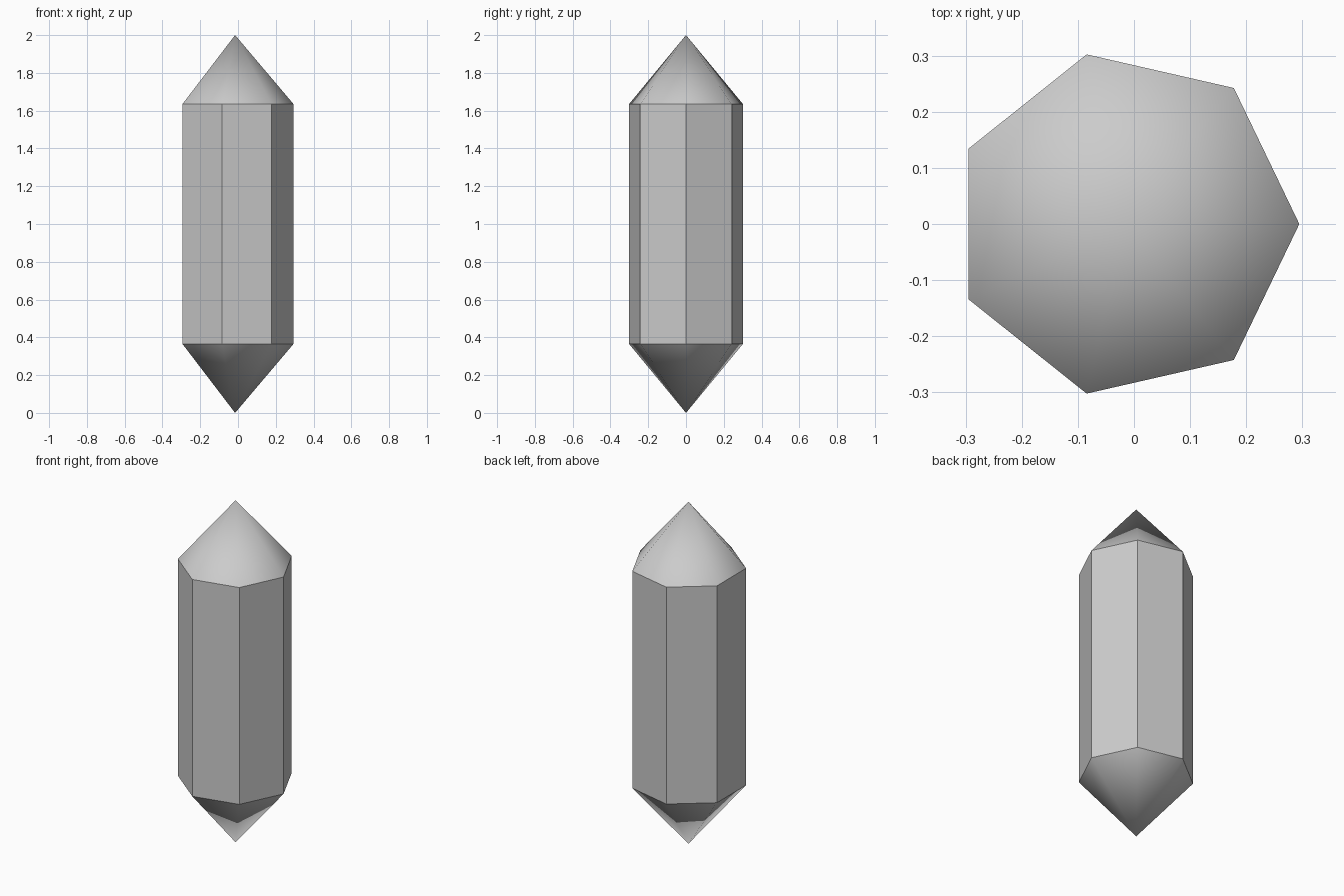
import bpy
from math import pi, cos

if "Cube" in bpy.data.objects:
    bpy.data.objects.remove(bpy.data.objects["Cube"])

SIDES, R = 7, 0.31
TIP, HEIGHT = 0.366, 2.0
CX = -R * (1 - cos(pi / SIDES)) / 2   # centres the odd-sided outline on x = 0


def tip(name, r_low, r_high, z):
    # Open seven-sided pyramid, shaded smooth
    bpy.ops.mesh.primitive_cone_add(
        vertices=SIDES, radius1=r_low, radius2=r_high, depth=TIP,
        end_fill_type='NOTHING', location=(CX, 0, z), rotation=(0, 0, -pi / 2))
    ob = bpy.context.object
    ob.name = name
    bpy.ops.object.shade_smooth()


# Flat-sided prism body with a corner pointing to +x
bpy.ops.mesh.primitive_cylinder_add(
    vertices=SIDES, radius=R, depth=HEIGHT - 2 * TIP, end_fill_type='NOTHING',
    location=(CX, 0, HEIGHT / 2), rotation=(0, 0, -pi / 2))
bpy.context.object.name = "crystal_body"

# Pointed ends
tip("crystal_top", R, 0, HEIGHT - TIP / 2)
tip("crystal_bottom", 0, R, TIP / 2)
